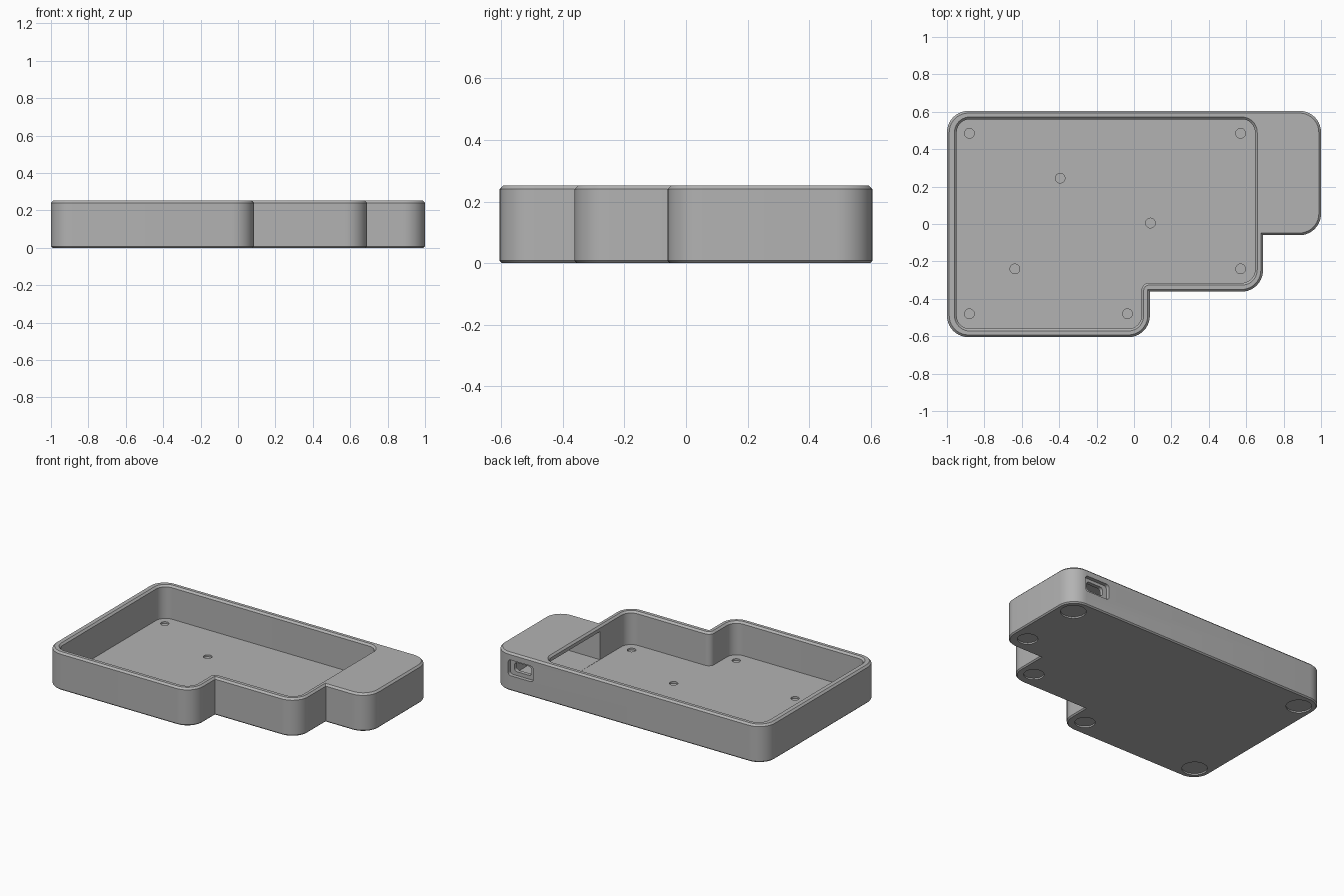
import bpy, bmesh, math
from mathutils import Vector

if "Cube" in bpy.data.objects:
    bpy.data.objects.remove(bpy.data.objects["Cube"])

grey = bpy.data.materials.new("light_grey_plastic")
grey.diffuse_color = (0.45, 0.45, 0.45, 1)
grey.use_nodes = True
grey.node_tree.nodes["Principled BSDF"].inputs["Base Color"].default_value = grey.diffuse_color
SEG = 10


def rounded_loop(corners, inset=0.0):
    """Counter-clockwise corners (x, y, radius), inset and rounded."""
    out, n = [], len(corners)
    for i in range(n):
        p, a, b = (Vector(corners[j % n][:2]) for j in (i, i - 1, i + 1))
        d1, d2 = (p - a).normalized(), (b - p).normalized()
        n1, n2 = Vector((-d1.y, d1.x)), Vector((-d2.y, d2.x))
        convex = d1.cross(d2) > 0
        r = corners[i][2]
        p = p + (n1 + n2) * inset
        if r == 0:
            out.append(p)
            continue
        r = r - inset if convex else r + inset
        side = 1 if convex else -1
        c = p - d1 * r + n1 * r * side
        a0 = math.atan2(-n1.y * side, -n1.x * side)
        for k in range(SEG + 1):
            t = a0 + side * math.pi / 2 * k / SEG
            out.append(c + Vector((math.cos(t), math.sin(t))) * r)
    return out


def loft(name, corners, levels):
    """Solid through the outline at each (z, inset) level."""
    bm = bmesh.new()
    rings = [[bm.verts.new((p.x, p.y, z)) for p in rounded_loop(corners, d)]
             for z, d in levels]
    n = len(rings[0])
    for lo, hi in zip(rings, rings[1:]):
        for i in range(n):
            j = (i + 1) % n
            bm.faces.new((lo[i], lo[j], hi[j], hi[i]))
    bm.faces.new(rings[0][::-1])
    bm.faces.new(rings[-1])
    bmesh.ops.recalc_face_normals(bm, faces=bm.faces)
    mesh = bpy.data.meshes.new(name)
    bm.to_mesh(mesh)
    bm.free()
    obj = bpy.data.objects.new(name, mesh)
    bpy.context.collection.objects.link(obj)
    return obj


def rect(x0, x1, y0, y1, r=0.0):
    return [(x0, y0, r), (x1, y0, r), (x1, y1, r), (x0, y1, r)]


def discs(name, spots, z0, z1):
    """One cutter mesh holding a cylinder (x, y, radius) per spot."""
    bm = bmesh.new()
    for x, y, r in spots:
        made = bmesh.ops.create_cone(bm, cap_ends=True, segments=32, radius1=r,
                                     radius2=r, depth=z1 - z0)
        bmesh.ops.translate(bm, verts=made["verts"], vec=(x, y, (z0 + z1) / 2))
    mesh = bpy.data.meshes.new(name)
    bm.to_mesh(mesh)
    bm.free()
    obj = bpy.data.objects.new(name, mesh)
    bpy.context.collection.objects.link(obj)
    return obj


def slot(name, x0, x1, z0, z1, y0, y1, r):
    """Rounded slot cutter running along y."""
    obj = loft(name, rect(x0, x1, z0, z1, r), [(-y1, 0), (-y0, 0)])
    for v in obj.data.vertices:
        x, y, z = v.co
        v.co = (x, -z, y)
    return obj


def cut(body, cutter):
    cutter.hide_render = True
    mod = body.modifiers.new("cut", "BOOLEAN")
    mod.operation, mod.solver, mod.object = "DIFFERENCE", "EXACT", cutter
    bpy.context.view_layer.objects.active = body
    bpy.ops.object.modifier_apply(modifier=mod.name)
    bpy.data.objects.remove(cutter)


# Stepped outer body with chamfered top and bottom edges
R = 0.115
outer = [(-1, -0.605, R), (0.085, -0.605, R), (0.085, -0.362, 0), (0.69, -0.362, R),
         (0.69, -0.06, 0), (1, -0.06, R), (1, 0.605, R), (-1, 0.605, R)]
case = loft("case", outer, [(0, 0.008), (0.008, 0), (0.24, 0), (0.252, 0.012)])

# Open tray with a chamfered lip
C = 0.07
tray = [(-0.948, -0.56, C), (0.04, -0.56, C), (0.04, -0.315, 0.04),
        (0.647, -0.315, C), (0.647, 0.56, C), (-0.948, 0.56, C)]
cut(case, loft("tray_cutter", tray,
               [(0.03, 0), (0.24, 0), (0.252, -0.012), (0.27, -0.012)]))

# Hollow bay beneath the covered corner
cut(case, loft("bay_cutter", rect(0.4, 0.955, -0.015, 0.555, 0.06),
               [(0.031, 0), (0.217, 0)]))

# Cable port: shallow outer recess and a through slot
cut(case, slot("port_recess_cutter", 0.705, 0.89, 0.10, 0.205, 0.58, 0.7, 0.02))
cut(case, slot("port_slot_cutter", 0.735, 0.86, 0.125, 0.185, 0.5, 0.7, 0.02))

# Small blind holes in the tray floor
holes = [(-0.88, 0.485), (0.57, 0.485), (-0.395, 0.245), (0.088, 0.005),
         (-0.637, -0.24), (0.57, -0.24), (-0.88, -0.48), (-0.035, -0.48)]
cut(case, discs("floor_hole_cutter", [(x, y, 0.026) for x, y in holes], 0.018, 0.06))

# Round foot recesses underneath
feet = [(-0.89, 0.49, 0.078), (0.89, 0.49, 0.078), (-0.89, -0.49, 0.078),
        (0.89, 0.06, 0.062), (0.585, -0.245, 0.062), (-0.025, -0.49, 0.062)]
cut(case, discs("foot_recess_cutter", feet, -0.02, 0.01))

# Material and shading
case.data.materials.clear()
case.data.materials.append(grey)
for p in case.data.polygons:
    p.material_index = 0
bpy.ops.object.select_all(action="DESELECT")
case.select_set(True)
bpy.context.view_layer.objects.active = case
bpy.ops.object.shade_smooth_by_angle(angle=math.radians(30))
